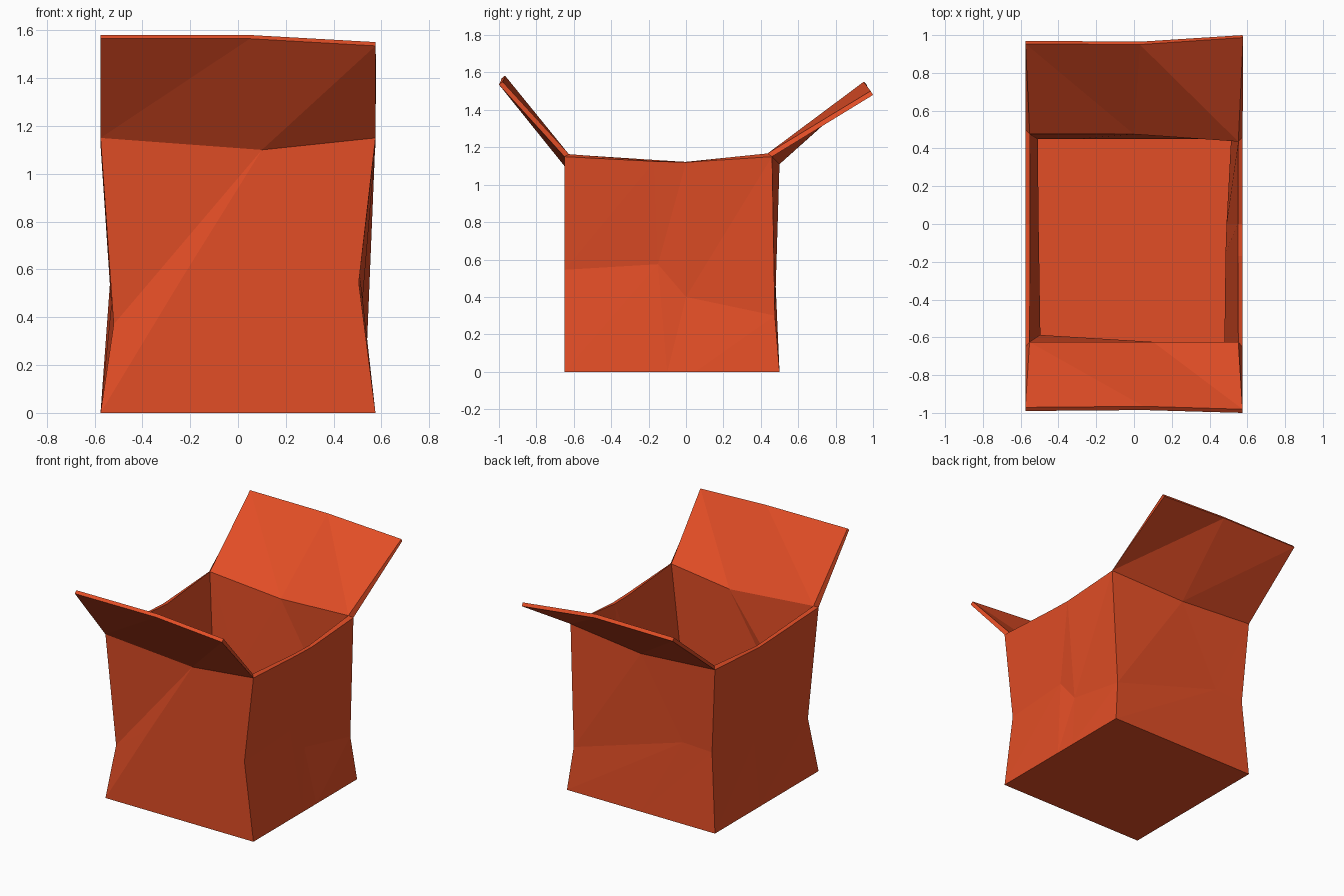
import bpy
import bmesh

cube = bpy.data.objects.get("Cube")
if cube:
    bpy.data.objects.remove(cube, do_unlink=True)

# One flat cardboard colour
COLOUR = (0.76, 0.075, 0.019, 1)
card = bpy.data.materials.new("orange_card")
card.use_nodes = True
card.diffuse_color = COLOUR
card.node_tree.nodes["Principled BSDF"].inputs["Base Color"].default_value = COLOUR

W, FRONT, BACK = 0.575, -0.65, 0.5

# Wall columns around the box: floor, dented middle and rim point of each fold
columns = [
    ((-W, FRONT, 0), (-0.52, -0.61, 0.37), (-W, FRONT, 1.15)),     # front right corner
    ((-0.1, FRONT, 0), (-0.23, -0.65, 0.57), (0.1, FRONT, 1.10)),  # front middle
    ((W, FRONT, 0), (0.505, -0.65, 0.545), (W, FRONT, 1.15)),      # front left corner
    ((W, -0.1, 0), (0.51, -0.15, 0.575), (W, -0.17, 1.125)),       # left side folds
    ((W, 0.05, 0), (0.515, 0, 0.4), (W, 0, 1.12)),
    ((W, BACK, 0), (0.54, 0.475, 0.3), (W, 0.46, 1.15)),           # back left corner
    ((0, BACK, 0), (-0.31, 0.475, 0.56), (0, BACK, 1.11)),         # back middle
    ((-W, BACK, 0), (-0.535, 0.475, 0.55), (-W, BACK, 1.15)),      # back right corner
    ((-W, 0, 0), (-0.53, 0, 0.45), (-W, 0, 1.12)),                 # right side fold
]

# Outer edges of the flaps, keyed by the column each one hinges on
flap_tips = {
    0: (-W, -0.99, 1.565), 1: (0.05, -0.985, 1.565), 2: (W, -1.0, 1.535),
    5: (W, 1.0, 1.48), 6: (0.03, 0.965, 1.53), 7: (-W, 0.97, 1.53),
}

bm = bmesh.new()
grid = [[bm.verts.new(p) for p in col] for col in columns]
tips = {i: bm.verts.new(p) for i, p in flap_tips.items()}


def strip(a, b, c, d):
    """Quad split along a-c, so the dents stay crisp."""
    bm.faces.new((a, b, c))
    bm.faces.new((a, c, d))


# Walls and flaps
for i, col in enumerate(grid):
    j = (i + 1) % len(grid)
    nxt = grid[j]
    for k in range(2):
        strip(col[k], nxt[k], nxt[k + 1], col[k + 1])
    if i in tips and j in tips:
        strip(col[2], nxt[2], tips[j], tips[i])

# Floor
bm.faces.new([col[0] for col in reversed(grid)])

mesh = bpy.data.meshes.new("open_box")
bm.to_mesh(mesh)
bm.free()
mesh.materials.append(card)
box = bpy.data.objects.new("open_box", mesh)
bpy.context.collection.objects.link(box)

# Card thickness, grown inwards
thick = box.modifiers.new("card_thickness", "SOLIDIFY")
thick.thickness = 0.025
thick.offset = -1
thick.use_even_offset = True
thick.use_quality_normals = True
